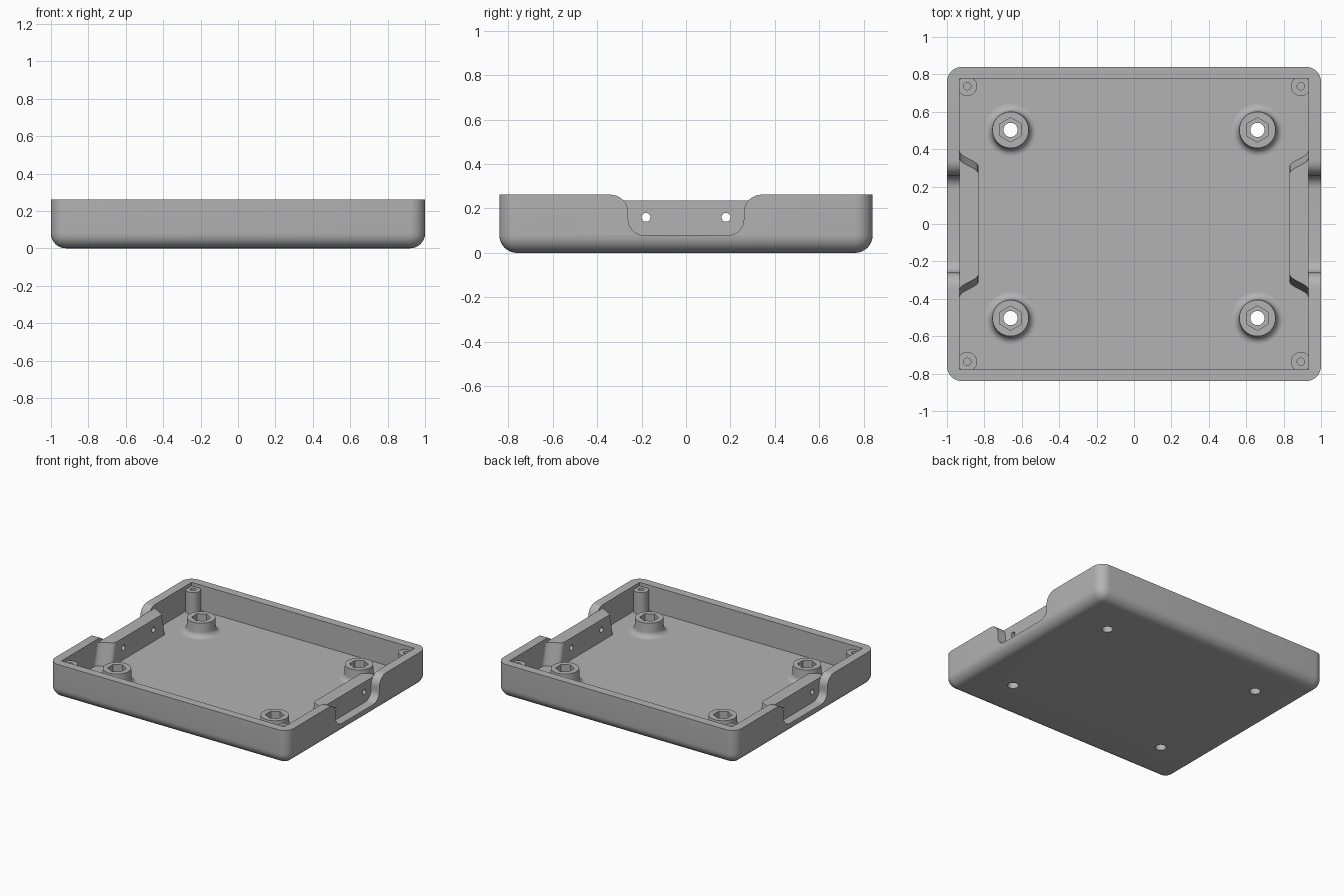
import bpy, bmesh, math
from mathutils import Matrix

cube = bpy.data.objects.get("Cube")
if cube:
    bpy.data.objects.remove(cube, do_unlink=True)

FLOOR, INNER_TOP, RIM = 0.07, 0.235, 0.262
WALL_X, WALL_Y = 0.932, 0.777

grey = bpy.data.materials.new("plain grey")
grey.use_nodes = True
grey.diffuse_color = (0.45, 0.45, 0.45, 1)
grey.node_tree.nodes["Principled BSDF"].inputs["Base Color"].default_value = grey.diffuse_color


def finish(bm, name):
    bmesh.ops.recalc_face_normals(bm, faces=bm.faces)
    mesh = bpy.data.meshes.new(name)
    bm.to_mesh(mesh)
    bm.free()
    mesh.materials.append(grey)
    obj = bpy.data.objects.new(name, mesh)
    bpy.context.collection.objects.link(obj)
    return obj


def box(name, size, center):
    bm = bmesh.new()
    bmesh.ops.create_cube(bm, size=1, matrix=Matrix.Translation(center) @ Matrix.Diagonal((*size, 1)))
    return finish(bm, name)


def cylinder(name, radius, depth, center, sides=32, axis="Z"):
    bm = bmesh.new()
    turn = Matrix.Rotation(math.pi / 2, 4, "Y") if axis == "X" else Matrix()
    bmesh.ops.create_cone(bm, cap_ends=True, segments=sides, radius1=radius, radius2=radius,
                          depth=depth, matrix=Matrix.Translation(center) @ turn)
    return finish(bm, name)


def loft(name, lower, upper):
    """Solid between two matching closed outlines."""
    bm = bmesh.new()
    a = [bm.verts.new(p) for p in lower]
    b = [bm.verts.new(p) for p in upper]
    bm.faces.new(a)
    bm.faces.new(b)
    for i in range(len(a)):
        j = (i + 1) % len(a)
        bm.faces.new((a[i], a[j], b[j], b[i]))
    return finish(bm, name)


def lathe(name, profile, x, y, sides=48):
    """Solid of revolution standing at x, y."""
    bm = bmesh.new()
    rings = [[bm.verts.new((x + r * math.cos(math.tau * i / sides),
                            y + r * math.sin(math.tau * i / sides), z))
              for i in range(sides)] for r, z in profile]
    for a, b in zip(rings, rings[1:]):
        for i in range(sides):
            j = (i + 1) % sides
            bm.faces.new((a[i], a[j], b[j], b[i]))
    bm.faces.new(rings[0])
    bm.faces.new(rings[-1])
    return finish(bm, name)


def arc(cx, cy, r, start, end, steps=8):
    return [(cx + r * math.cos(math.radians(start + (end - start) * i / steps)),
             cy + r * math.sin(math.radians(start + (end - start) * i / steps)))
            for i in range(steps + 1)]


def cut(obj, cutters):
    bpy.context.view_layer.objects.active = obj
    for c in cutters:
        c.hide_render = True
        mod = obj.modifiers.new("cut", "BOOLEAN")
        mod.operation, mod.solver, mod.object = "DIFFERENCE", "EXACT", c
        bpy.ops.object.modifier_apply(modifier=mod.name)
        bpy.data.objects.remove(c, do_unlink=True)


def smooth(obj):
    bpy.ops.object.select_all(action="DESELECT")
    obj.select_set(True)
    bpy.context.view_layer.objects.active = obj
    bpy.ops.object.shade_smooth_by_angle(angle=math.radians(30))


# Tray shell: rounded block, hollowed out
bm = bmesh.new()
bmesh.ops.create_cube(bm, size=1, matrix=Matrix.Translation((0, 0, RIM / 2)) @ Matrix.Diagonal((2, 1.68, RIM, 1)))
edges = [e for e in bm.edges if min(v.co.z for v in e.verts) < 0.01]
bmesh.ops.bevel(bm, geom=edges, offset=0.08, segments=8, profile=0.5, affect="EDGES")
tray = finish(bm, "tray_shell")
cut(tray, [box("cavity", (2 * WALL_X, 2 * WALL_Y, 0.4), (0, 0, FLOOR + 0.2))])

# Side notch outline: rounded shoulder, then rounded floor corner
half = [(0.34, 0.3)] + arc(0.34, 0.182, 0.08, 90, 180) + arc(0.19, 0.15, 0.07, 0, -90)
notch = half + [(-y, z) for y, z in reversed(half)]

# Inner side block outline: S-curved ends running into the wall
s_curve = [(WALL_X - 0.05 * (1 - math.cos(math.pi * i / 10)), 0.35 - 0.08 * i / 10) for i in range(11)]

for side, label in ((1, "left"), (-1, "right")):
    cut(tray, [loft("notch", [(side * WALL_X, y, z) for y, z in notch],
                    [(side * 1.1, y, z) for y, z in notch])])

    outlines = []
    for z, flare in ((FLOOR - 0.01, 0.04), (INNER_TOP, 0)):
        end = [(x, y + flare) for x, y in s_curve]
        outlines.append([(side * x, y, z) for x, y in end + [(x, -y) for x, y in reversed(end)]])
    block = loft(label + "_side_block", *outlines)
    cut(block, [cylinder("hole", 0.02, 0.4, (side * 0.88, y, 0.16), 24, "X") for y in (-0.18, 0.18)])
    smooth(block)

    for end, place in ((-1, "front"), (1, "back")):
        # Corner screw post
        x, y = side * 0.892, end * 0.737
        post = cylinder(f"{place}_{label}_post", 0.053, INNER_TOP - FLOOR + 0.01,
                        (x, y, (INNER_TOP + FLOOR - 0.01) / 2))
        cut(post, [cylinder("pilot", 0.02, 0.24, (x, y, INNER_TOP))])
        smooth(post)

        # Standoff with flared foot, hexagonal nut pocket and through hole
        x, y = side * 0.66, end * 0.503
        foot = arc(0.14, FLOOR + 0.04, 0.04, 270, 180)
        standoff = lathe(f"{place}_{label}_standoff", [(0.14, FLOOR - 0.01)] + foot + [(0.097, 0.175)], x, y)
        bolt = cylinder("bolt", 0.038, 1, (x, y, 0))
        cut(tray, [bolt])
        cut(standoff, [cylinder("nut", 0.065, 0.15, (x, y, 0.175), 6),
                       cylinder("bolt", 0.038, 1, (x, y, 0))])
        smooth(standoff)

smooth(tray)
